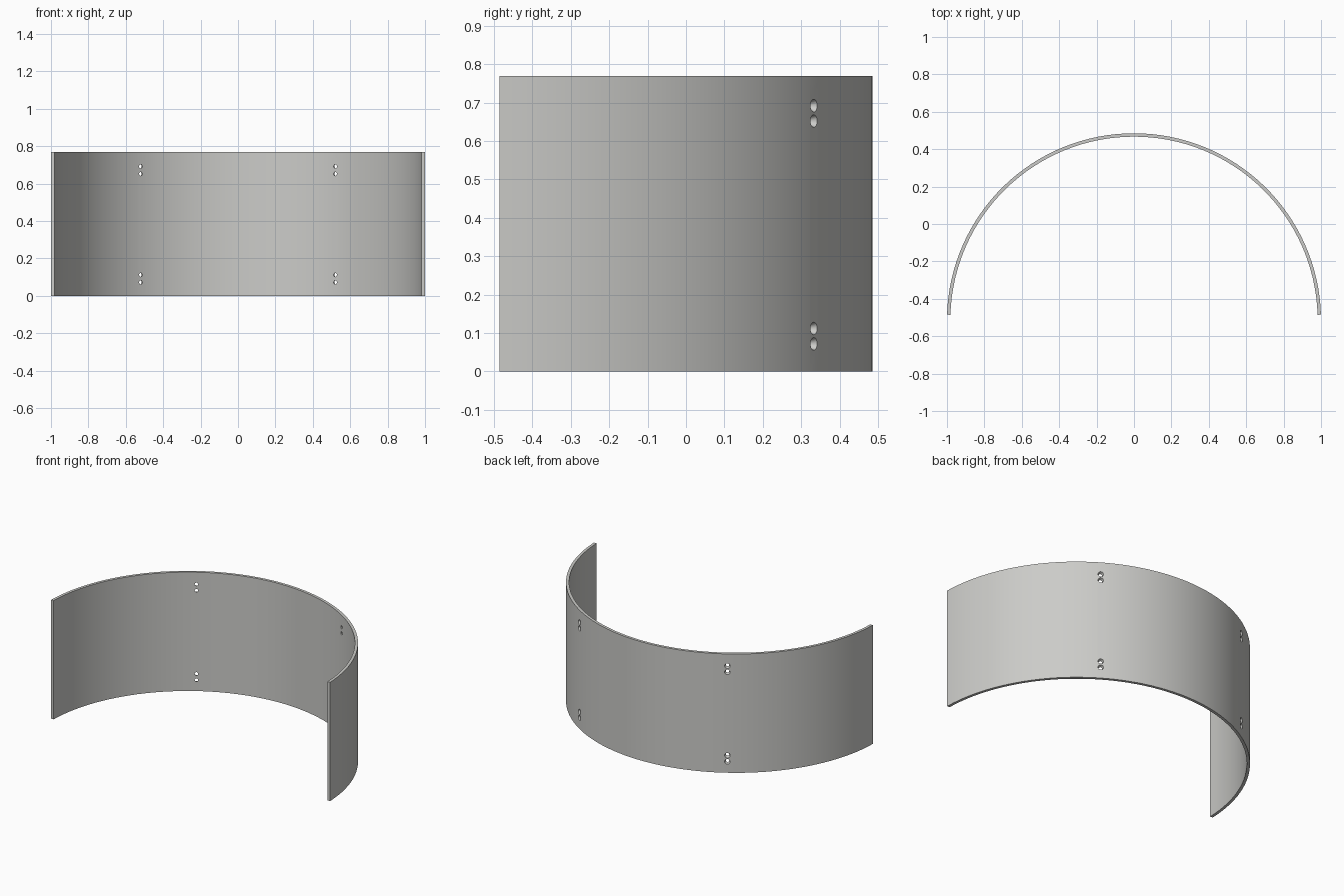
import bpy, bmesh, math
from mathutils import Vector, Matrix

if "Cube" in bpy.data.objects:
    bpy.data.objects.remove(bpy.data.objects["Cube"])

R_OUT, R_IN, HEIGHT, CY = 1.0, 0.982, 0.77, -0.515
SEGMENTS = 64
START = math.asin(0.03)          # arc stops just short of a half circle

grey = bpy.data.materials.new("plain grey")
grey.diffuse_color = (0.6, 0.6, 0.58, 1)
grey.use_nodes = True
grey.node_tree.nodes["Principled BSDF"].inputs["Base Color"].default_value = grey.diffuse_color


def make_object(name, bm):
    bmesh.ops.recalc_face_normals(bm, faces=bm.faces)
    mesh = bpy.data.meshes.new(name)
    bm.to_mesh(mesh)
    bm.free()
    mesh.materials.append(grey)
    obj = bpy.data.objects.new(name, mesh)
    bpy.context.collection.objects.link(obj)
    return obj


def arc(radius):
    angles = [START + (math.pi - 2 * START) * i / SEGMENTS for i in range(SEGMENTS + 1)]
    return [(radius * math.cos(a), CY + radius * math.sin(a)) for a in angles]


# Curved wall: quads between the inner and outer arcs, raised to full height
bm = bmesh.new()
outer = [bm.verts.new((x, y, 0)) for x, y in arc(R_OUT)]
inner = [bm.verts.new((x, y, 0)) for x, y in arc(R_IN)]
base = [bm.faces.new((outer[i], outer[i + 1], inner[i + 1], inner[i])) for i in range(SEGMENTS)]
raised = bmesh.ops.extrude_face_region(bm, geom=base, use_keep_orig=True)["geom"]
bmesh.ops.translate(bm, vec=(0, 0, HEIGHT), verts=[v for v in raised if isinstance(v, bmesh.types.BMVert)])
wall = make_object("curved_wall", bm)

# Countersunk screw holes: pairs near top and bottom, mirrored left and right
bm = bmesh.new()
for angle in (math.radians(58), math.radians(122)):
    direction = Vector((math.cos(angle), math.sin(angle), 0))
    turn = direction.to_track_quat('Z', 'Y').to_matrix().to_4x4()
    for z in (0.072, 0.112, 0.652, 0.692):
        centre = direction * (R_OUT + R_IN) / 2 + Vector((0, CY, z))
        bmesh.ops.create_cone(bm, cap_ends=True, segments=20, radius1=0.008, radius2=0.019,
                              depth=0.032, matrix=Matrix.Translation(centre) @ turn)
cutter = make_object("screw_hole_cutter", bm)
cutter.hide_render = True
cutter.hide_set(True)

cut = wall.modifiers.new("screw_holes", 'BOOLEAN')
cut.operation = 'DIFFERENCE'
cut.solver = 'EXACT'
cut.object = cutter

# Apply the cut, then smooth the curve while keeping the rims sharp
bpy.context.view_layer.objects.active = wall
wall.select_set(True)
bpy.ops.object.modifier_apply(modifier=cut.name)
bpy.data.objects.remove(cutter)
bpy.ops.object.shade_smooth_by_angle(angle=math.radians(30))
